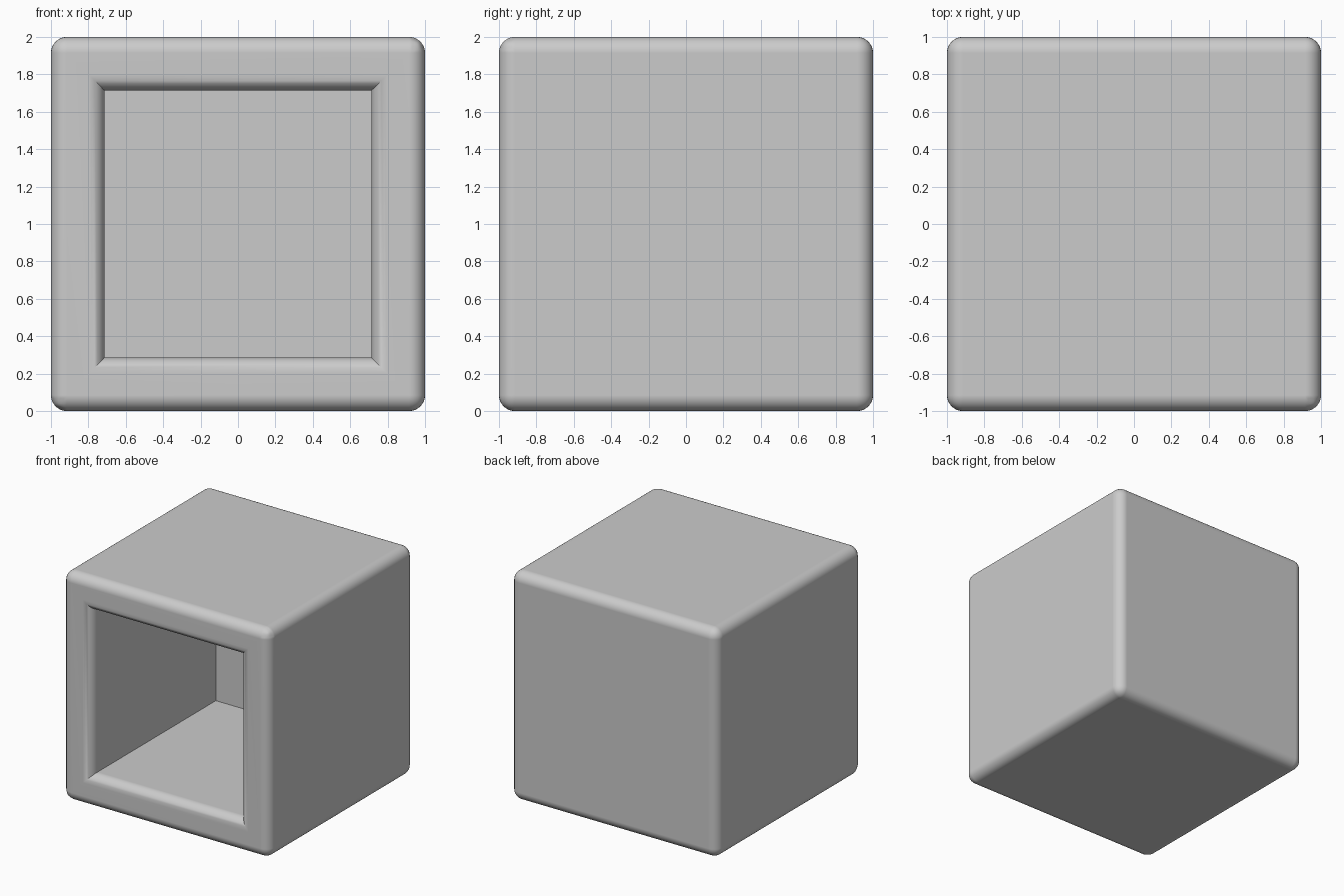
import bpy
import bmesh
import math

if "Cube" in bpy.data.objects:
    bpy.data.objects.remove(bpy.data.objects["Cube"], do_unlink=True)

WALL = 0.286     # wall thickness of the hollow box
ROUND = 0.085    # radius of the rounded edges


def make_material(name, colour):
    mat = bpy.data.materials.new(name)
    mat.use_nodes = True
    mat.diffuse_color = colour
    mat.node_tree.nodes["Principled BSDF"].inputs["Base Color"].default_value = colour
    return mat


# Solid cube standing on the ground
bm = bmesh.new()
bmesh.ops.create_cube(bm, size=2)
bmesh.ops.translate(bm, verts=bm.verts, vec=(0, 0, 1))

# Square opening in the front, pushed in to leave an even wall at the back
front = min(bm.faces, key=lambda f: f.calc_center_median().y)
bmesh.ops.inset_region(bm, faces=[front], thickness=WALL, use_even_offset=True)
cavity = bmesh.ops.extrude_discrete_faces(bm, faces=[front])["faces"][0]
bmesh.ops.translate(bm, verts=cavity.verts, vec=(0, 2 - WALL, 0))


# Round the outer edges and the rim; the cavity corners stay sharp
def is_rounded(edge):
    ends = [v.co for v in edge.verts]
    on_rim = all(abs(c.y + 1) < 0.001 and abs(c.x) < 0.9 for c in ends)
    outer = all(abs(c.x) > 0.99 and abs(c.y) > 0.99 for c in ends)
    return on_rim or outer


bmesh.ops.bevel(bm, geom=[e for e in bm.edges if is_rounded(e)],
                offset=ROUND, offset_type='OFFSET', segments=8,
                profile=0.5, affect='EDGES', clamp_overlap=True)
bmesh.ops.recalc_face_normals(bm, faces=bm.faces)

mesh = bpy.data.meshes.new("hollow_box")
bm.to_mesh(mesh)
bm.free()
mesh.materials.append(make_material("mid grey", (0.6, 0.6, 0.6, 1)))
box = bpy.data.objects.new("hollow_box", mesh)
bpy.context.collection.objects.link(box)

# Smooth roundings with flat walls
bpy.ops.object.select_all(action='DESELECT')
box.select_set(True)
bpy.context.view_layer.objects.active = box
bpy.ops.object.shade_smooth_by_angle(angle=math.radians(30))
normals = box.modifiers.new("flat_walls", 'WEIGHTED_NORMAL')
normals.keep_sharp = True
